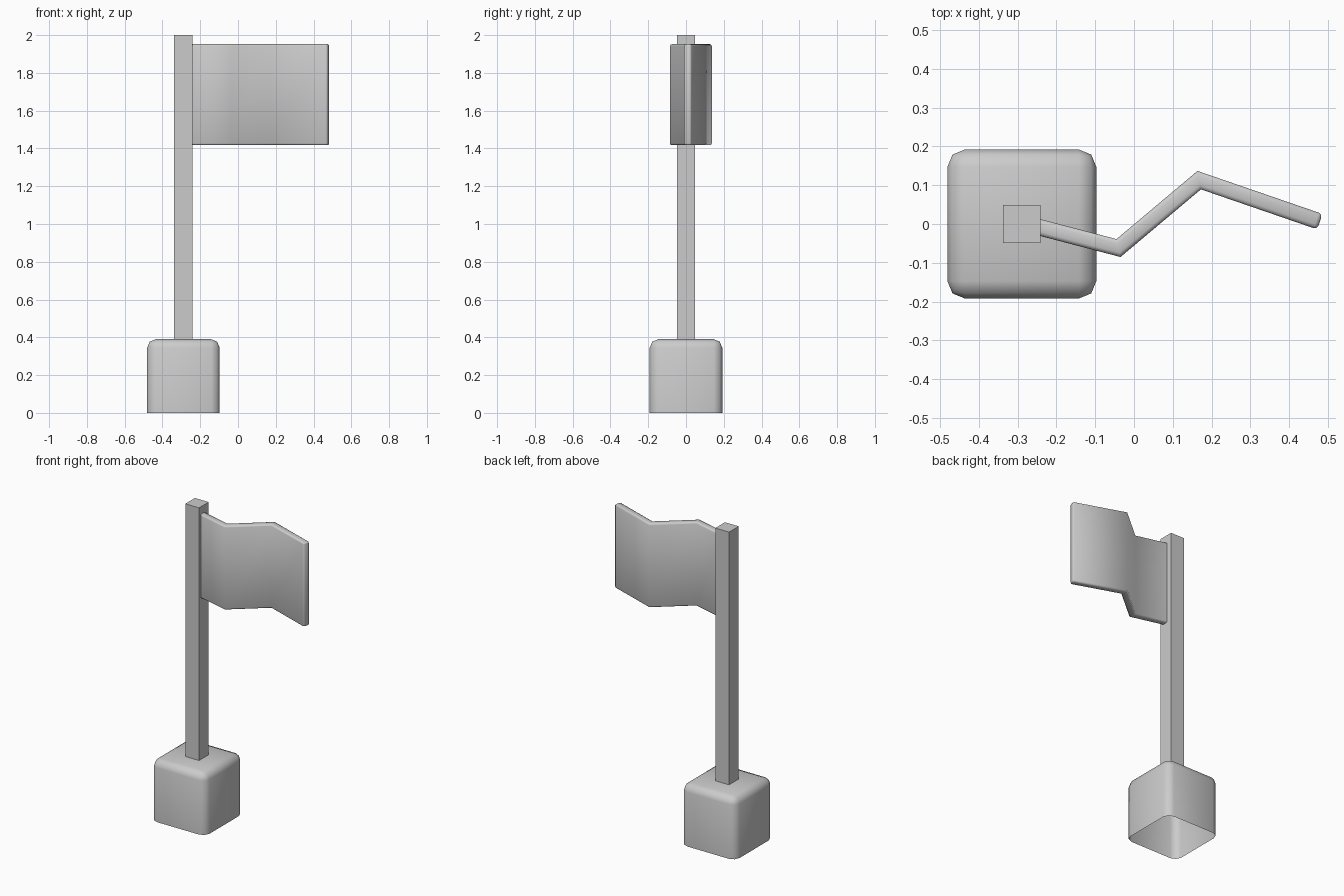
import bpy, bmesh
from math import radians
from mathutils import Vector

if "Cube" in bpy.data.objects:
    bpy.data.objects.remove(bpy.data.objects["Cube"])

POLE_X = -0.289


def box(bm, center, size):
    bmesh.ops.create_cube(bm, size=1)
    for v in bm.verts:
        v.co = Vector(center) + Vector(a * b for a, b in zip(v.co, size))


def finish(bm, name, smooth=None):
    mesh = bpy.data.meshes.new(name)
    bm.normal_update()
    bm.to_mesh(mesh)
    bm.free()
    obj = bpy.data.objects.new(name, mesh)
    bpy.context.collection.objects.link(obj)
    if smooth:
        bpy.ops.object.select_all(action='DESELECT')
        obj.select_set(True)
        bpy.context.view_layer.objects.active = obj
        bpy.ops.object.shade_smooth_by_angle(angle=radians(smooth))
    return obj


# Base block: open underneath, rounded top and upright edges
bm = bmesh.new()
box(bm, (POLE_X, 0, 0.195), (0.384, 0.384, 0.39))
bm.normal_update()
bottom = [f for f in bm.faces if f.normal.z < -0.5]
bmesh.ops.delete(bm, geom=bottom, context='FACES_ONLY')
edges = [e for e in bm.edges if not e.is_boundary]
bmesh.ops.bevel(bm, geom=edges, offset=0.045, segments=2, profile=0.5,
                affect='EDGES', clamp_overlap=True)
finish(bm, "base", 50)

# Square pole
bm = bmesh.new()
box(bm, (POLE_X, 0, 1.19), (0.097, 0.097, 1.62))
finish(bm, "pole")

# Flag: zigzag centre line thickened with mitred bends, then extruded upward
path = [Vector(p) for p in ((-0.265, -0.003), (-0.04, -0.062),
                            (0.168, 0.113), (0.479, 0.006))]
HALF = 0.021
dirs = [(b - a).normalized() for a, b in zip(path, path[1:])]
normals = [Vector((-d.y, d.x)) for d in dirs]
left, right = [], []
for i, p in enumerate(path):
    n0, n1 = normals[max(i - 1, 0)], normals[min(i, len(normals) - 1)]
    miter = (n0 + n1) / (1 + n0.dot(n1)) * HALF
    left.append(p + miter)
    right.append(p - miter)

bm = bmesh.new()
Z0, Z1 = 1.417, 1.952
rings = [[bm.verts.new((q.x, q.y, z)) for q, z in
          ((l, Z0), (r, Z0), (r, Z1), (l, Z1))] for l, r in zip(left, right)]
for a, b in zip(rings, rings[1:]):
    for k in range(4):
        m = (k + 1) % 4
        bm.faces.new((a[k], a[m], b[m], b[k]))
bm.faces.new(rings[0])
bm.faces.new(rings[-1])
bmesh.ops.recalc_face_normals(bm, faces=bm.faces)
flag = finish(bm, "flag")
bev = flag.modifiers.new("soft_edges", 'BEVEL')
bev.width = 0.01
bev.segments = 2
bev.limit_method = 'ANGLE'
bev.angle_limit = radians(70)
bpy.ops.object.select_all(action='DESELECT')
flag.select_set(True)
bpy.context.view_layer.objects.active = flag
bpy.ops.object.modifier_apply(modifier=bev.name)
bpy.ops.object.shade_smooth_by_angle(angle=radians(65))
